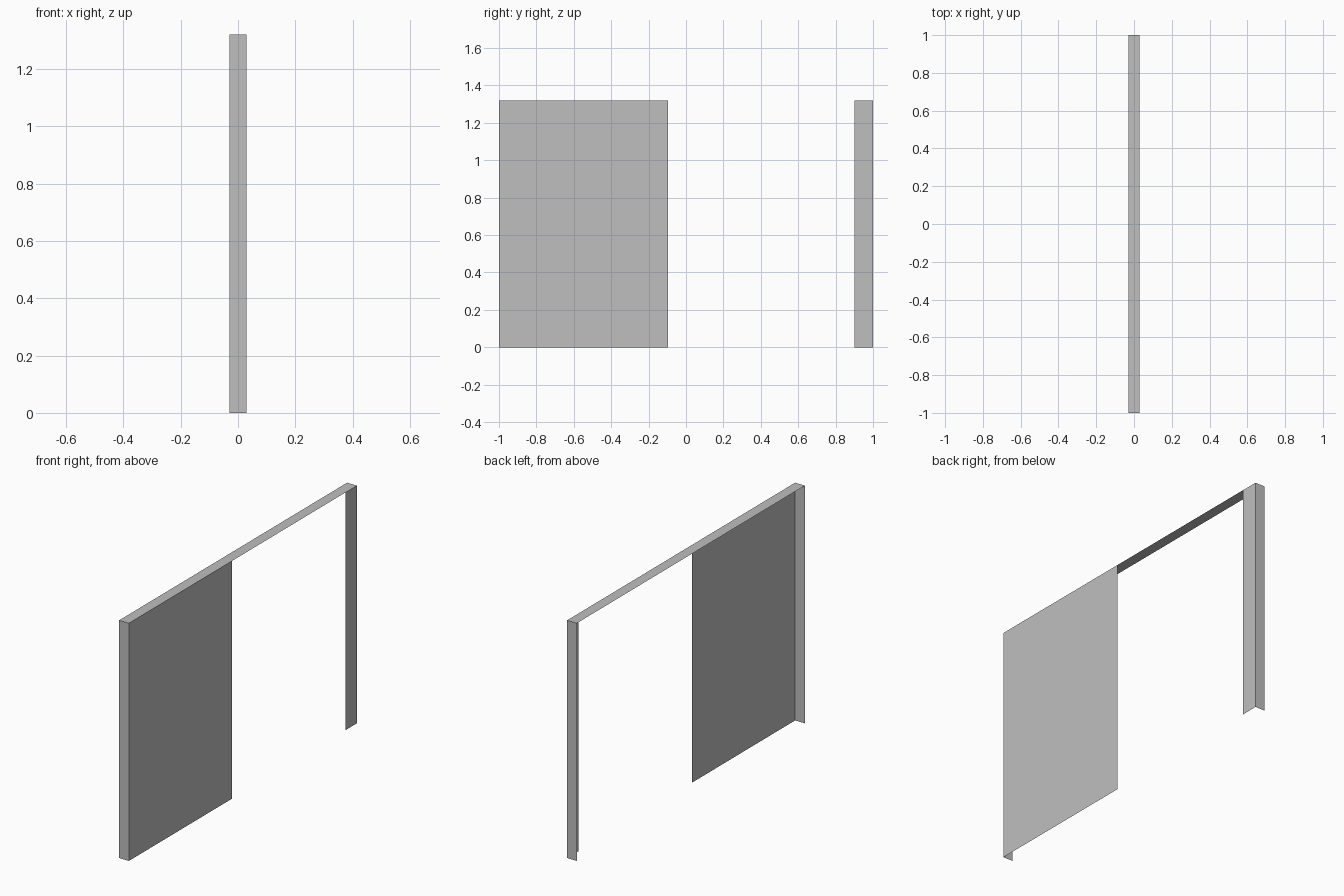
import bpy
import bmesh

# Remove the default cube
cube = bpy.data.objects.get("Cube")
if cube:
    bpy.data.objects.remove(cube, do_unlink=True)

HALF_W = 0.03      # half depth of the wall
HALF_L = 1.0       # half length of the wall
HEIGHT = 1.32

# Single plain grey
grey = bpy.data.materials.new("plain_grey")
grey.use_nodes = True
colour = (0.52, 0.52, 0.52, 1)
grey.diffuse_color = colour
grey.node_tree.nodes["Principled BSDF"].inputs["Base Color"].default_value = colour


def sheet(name, corner, side_a, side_b):
    """Flat sheet from a corner and two edge vectors; normal is side_a x side_b."""
    bm = bmesh.new()
    steps = [(0, 0), (1, 0), (1, 1), (0, 1)]
    bm.faces.new([
        bm.verts.new([c + a * i + b * j for c, a, b in zip(corner, side_a, side_b)])
        for i, j in steps])
    mesh = bpy.data.meshes.new(name)
    bm.to_mesh(mesh)
    bm.free()
    mesh.materials.append(grey)
    obj = bpy.data.objects.new(name, mesh)
    bpy.context.collection.objects.link(obj)
    return obj


across = (2 * HALF_W, 0, 0)
back_across = (-2 * HALF_W, 0, 0)
along = (0, 2 * HALF_L, 0)
up = (0, 0, HEIGHT)

# Wall faces either side of the opening
for name, y0, y1 in (("wall_panel", -HALF_L, -0.095), ("narrow_post", 0.9, HALF_L)):
    sheet(name, (HALF_W, y0, 0), (0, y1 - y0, 0), up)

# Top strip and the two end strips
sheet("top_strip", (-HALF_W, -HALF_L, HEIGHT), across, along)
sheet("front_end_strip", (-HALF_W, -HALF_L, 0), across, up)
sheet("back_end_strip", (HALF_W, HALF_L, 0), back_across, up)
